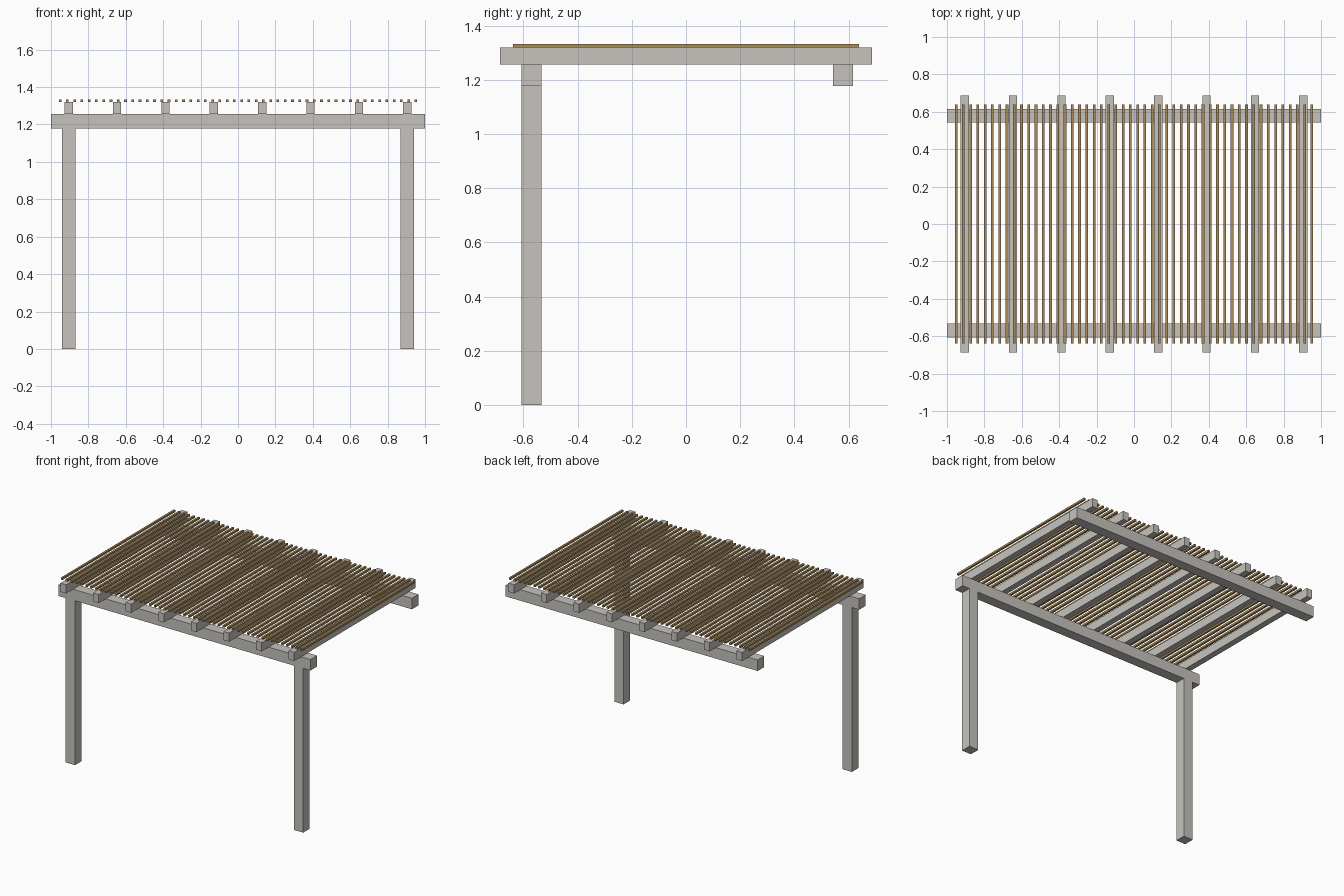
import bpy

cube = bpy.data.objects.get("Cube")
if cube:
    bpy.data.objects.remove(cube, do_unlink=True)


def make_material(name, rgb):
    mat = bpy.data.materials.new(name)
    mat.use_nodes = True
    color = (*rgb, 1.0)
    mat.diffuse_color = color
    for node in mat.node_tree.nodes:
        if node.type == 'BSDF_PRINCIPLED':
            node.inputs["Base Color"].default_value = color
    return mat


painted = make_material("warm_grey_paint", (0.57, 0.55, 0.51))
bamboo = make_material("brown_wood", (0.41, 0.26, 0.10))


def box(name, x, y, z, mat):
    """Box spanning the given (low, high) range on each axis."""
    bpy.ops.mesh.primitive_cube_add(size=1)
    obj = bpy.context.object
    obj.name = name
    spans = (x, y, z)
    obj.location = [(a + b) / 2 for a, b in spans]
    obj.scale = [b - a for a, b in spans]
    bpy.ops.object.transform_apply(location=False, rotation=False, scale=True)
    obj.data.materials.append(mat)
    return obj


def around(center, width):
    return (center - width / 2, center + width / 2)


def repeat_along_x(name, first, count, spacing):
    """Array the first object along x, centred on the frame."""
    first.name = name
    arr = first.modifiers.new("Row", 'ARRAY')
    arr.count = count
    arr.use_relative_offset = False
    arr.use_constant_offset = True
    arr.constant_offset_displace = (spacing, 0, 0)


# Heights of the stacked layers
BEAM_BOTTOM, BEAM_TOP, RAFTER_TOP, SLAT_TOP = 1.178, 1.257, 1.319, 1.333
FRONT_Y, BACK_Y, TIMBER = -0.57, 0.579, 0.074
POST_X, SLAT_X = 0.905, 0.951

# Two front posts; the back beam is meant to hang on a wall
for side, sign in (("left", 1), ("right", -1)):
    box(f"{side}_post", around(sign * POST_X, TIMBER), around(FRONT_Y, TIMBER),
        (0, BEAM_BOTTOM), painted)

# Long beams
for name, y in (("front_beam", FRONT_Y), ("back_beam", BACK_Y)):
    box(name, (-1, 1), around(y, TIMBER), (BEAM_BOTTOM, BEAM_TOP), painted)

# Rafters across the beams
rafter = box("rafter", around(-POST_X, 0.044), (-0.687, 0.687),
             (BEAM_TOP, RAFTER_TOP), painted)
repeat_along_x("rafters", rafter, 8, 2 * POST_X / 7)

# Thin shade slats on top
slat = box("slat", around(-SLAT_X, 0.014), (-0.639, 0.639),
           (RAFTER_TOP, SLAT_TOP), bamboo)
repeat_along_x("shade_slats", slat, 50, 2 * SLAT_X / 49)
